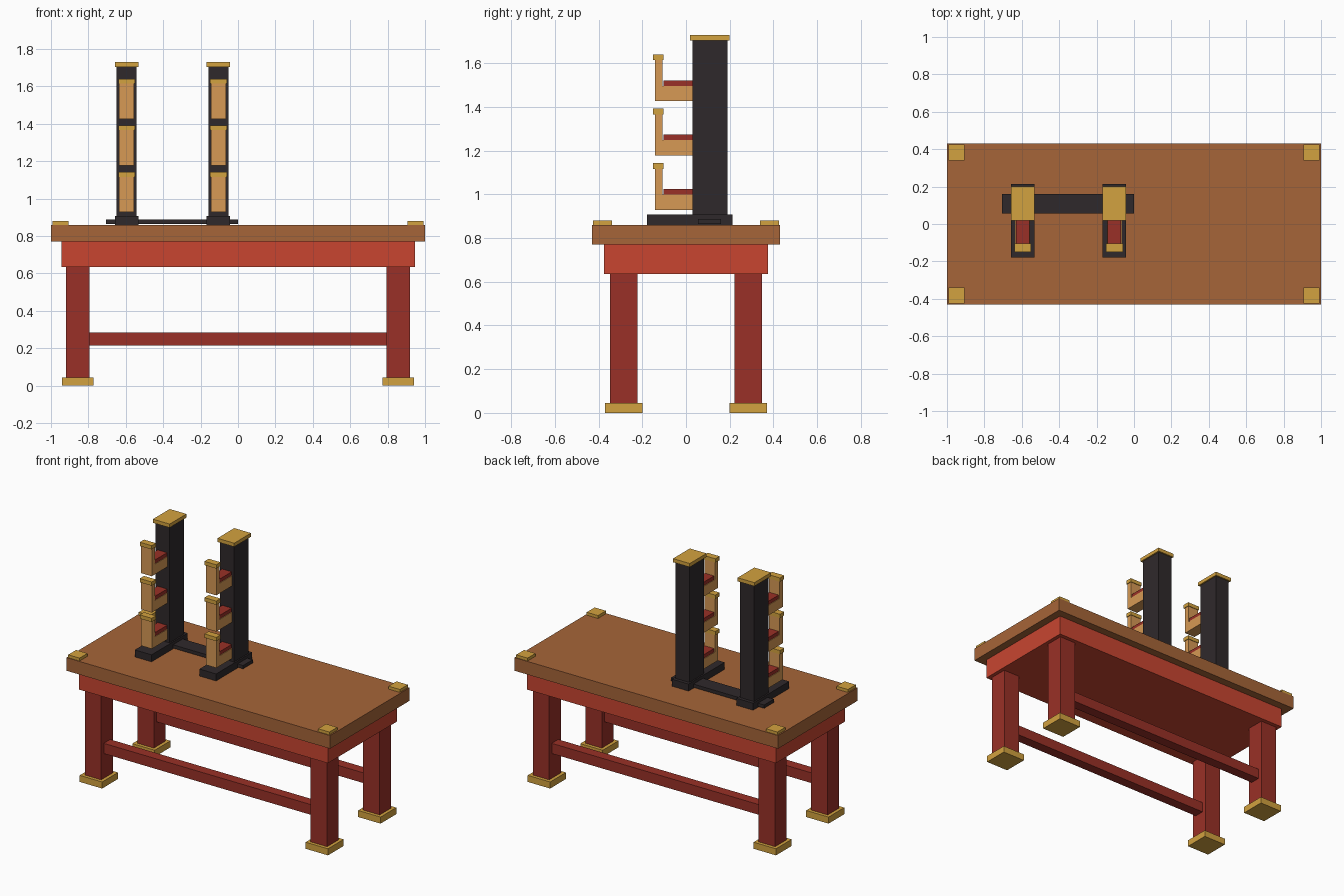
import bpy, bmesh

if "Cube" in bpy.data.objects:
    bpy.data.objects.remove(bpy.data.objects["Cube"])


def material(name, rgb):
    m = bpy.data.materials.new(name)
    m.diffuse_color = (*rgb, 1)
    m.use_nodes = True
    m.node_tree.nodes["Principled BSDF"].inputs["Base Color"].default_value = m.diffuse_color
    return m


WOOD = material("brown_wood", (0.38, 0.13, 0.04))
RED = material("red_paint", (0.58, 0.06, 0.03))
DARK_RED = material("dark_red_paint", (0.32, 0.03, 0.02))
BRASS = material("brass", (0.65, 0.36, 0.05))
BLACK = material("black_wood", (0.028, 0.022, 0.024))
TAN = material("tan_wood", (0.68, 0.32, 0.09))


def prism(name, profile, x0, x1, mat):
    """Extrude a closed (y, z) profile along x."""
    bm = bmesh.new()
    face = bm.faces.new([bm.verts.new((x0, y, z)) for y, z in profile])
    new = bmesh.ops.extrude_face_region(bm, geom=[face])["geom"]
    verts = [v for v in new if isinstance(v, bmesh.types.BMVert)]
    bmesh.ops.translate(bm, verts=verts, vec=(x1 - x0, 0, 0))
    bmesh.ops.recalc_face_normals(bm, faces=bm.faces)
    mesh = bpy.data.meshes.new(name)
    bm.to_mesh(mesh)
    bm.free()
    mesh.materials.append(mat)
    obj = bpy.data.objects.new(name, mesh)
    bpy.context.collection.objects.link(obj)
    return obj


def box(name, x, y, z, mat):
    """Box from (min, max) ranges."""
    return prism(name, [(y[0], z[0]), (y[1], z[0]), (y[1], z[1]), (y[0], z[1])],
                 x[0], x[1], mat)


def around(c, w):
    return c - w / 2, c + w / 2


# Table top and apron
box("table_top", (-1, 1), (-0.43, 0.43), (0.77, 0.86), WOOD)
box("apron", (-0.945, 0.945), (-0.375, 0.375), (0.635, 0.77), RED)

# Legs, feet, corner plates and long stretchers
for sy in (-1, 1):
    for sx in (-1, 1):
        cx, cy = sx * 0.857, sy * 0.285
        box("leg", around(cx, 0.125), around(cy, 0.125), (0.04, 0.64), DARK_RED)
        box("foot", around(cx, 0.17), around(cy, 0.17), (0, 0.045), BRASS)
        box("corner_plate", around(sx * 0.948, 0.086), around(sy * 0.382, 0.086),
            (0.855, 0.88), BRASS)
    box("stretcher", (-0.8, 0.8), around(sy * 0.285, 0.07), (0.215, 0.285), DARK_RED)

# Rack: cross bar joining two posts
box("rack_cross_bar", (-0.705, 0.0), (0.055, 0.16), (0.865, 0.888), BLACK)
for cx in (-0.595, -0.105):
    box("rack_base", around(cx, 0.127), (-0.178, 0.213), (0.86, 0.908), BLACK)
    box("rack_post", around(cx, 0.107), (0.03, 0.19), (0.9, 1.705), BLACK)
    box("post_cap", around(cx, 0.127), (0.018, 0.2), (1.705, 1.73), BRASS)
    # Three L-shaped cradles with pads and tips
    for i in range(3):
        z = 0.929 + 0.249 * i
        hook = [(-0.142, z), (0.035, z), (0.035, z + 0.07),
                (-0.108, z + 0.07), (-0.108, z + 0.19), (-0.142, z + 0.19)]
        prism("cradle_hook", hook, cx - 0.04, cx + 0.04, TAN)
        box("cradle_pad", around(cx, 0.072), (-0.103, 0.035), (z + 0.068, z + 0.095), DARK_RED)
        box("cradle_tip", around(cx, 0.09), (-0.15, -0.104), (z + 0.188, z + 0.214), BRASS)
